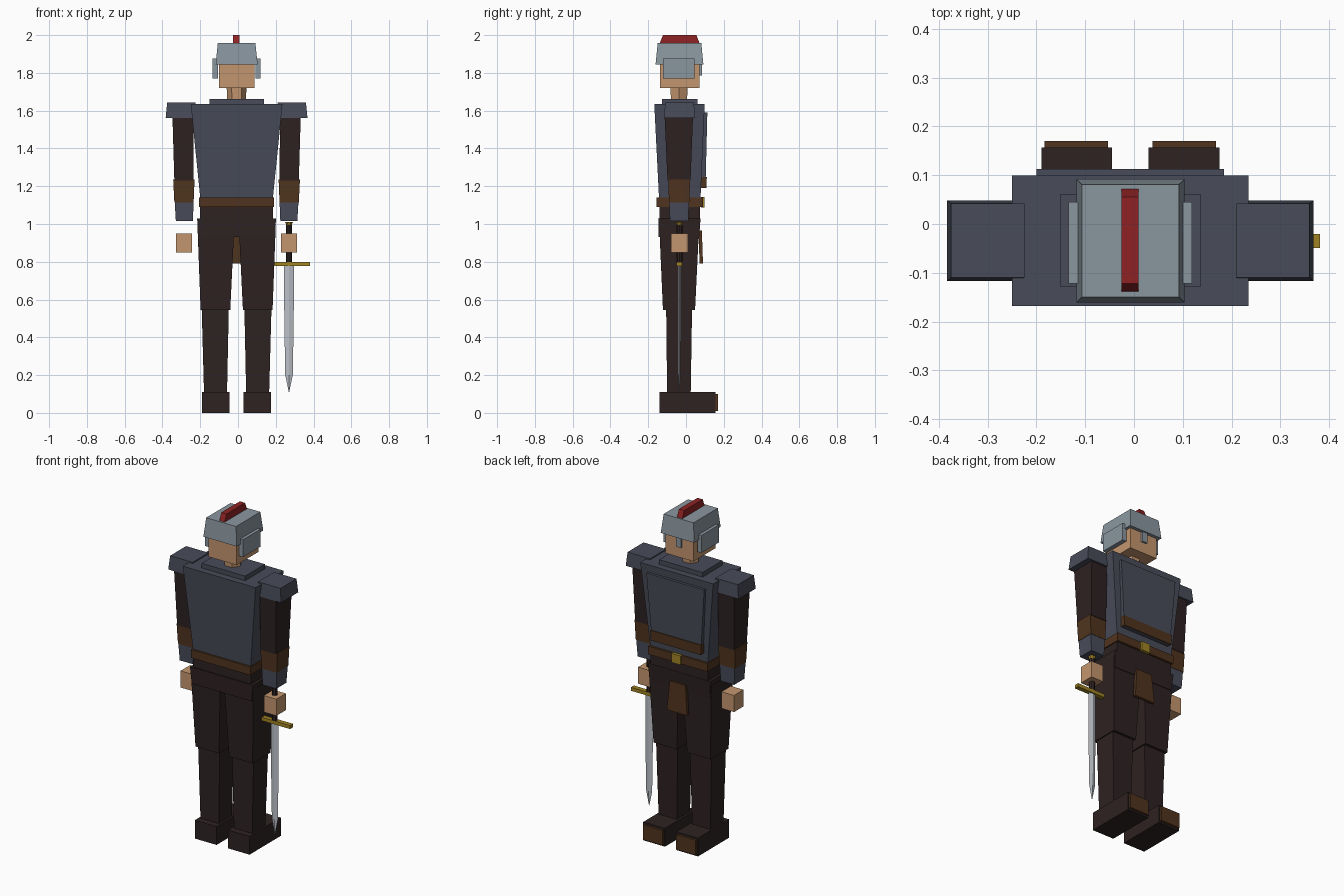
import bpy
import bmesh
from math import pi
from mathutils import Matrix

cube = bpy.data.objects.get("Cube")
if cube:
    bpy.data.objects.remove(cube, do_unlink=True)

MID = -0.0075   # plane of symmetry of the body


def material(name, hex_code):
    rgb = [int(hex_code[i:i + 2], 16) / 255 for i in (0, 2, 4)]
    lin = [c / 12.92 if c < 0.04045 else ((c + 0.055) / 1.055) ** 2.4 for c in rgb]
    mat = bpy.data.materials.new(name)
    mat.use_nodes = True
    mat.diffuse_color = (*lin, 1)
    bsdf = mat.node_tree.nodes["Principled BSDF"]
    bsdf.inputs["Base Color"].default_value = (*lin, 1)
    bsdf.inputs["Roughness"].default_value = 0.8
    return mat


steel = material("blue grey plate", "484C59")
cloth = material("dark cloth", "2E2222")
leather = material("brown leather", "50341E")
skin = material("skin", "C4966E")
helm = material("light steel", "8A969F")
red = material("crest red", "8E2224")
gold = material("brass", "A08324")
blade_mat = material("blade silver", "BCC1C8")


def finish(name, bm, mat):
    bmesh.ops.recalc_face_normals(bm, faces=bm.faces)
    mesh = bpy.data.meshes.new(name)
    bm.to_mesh(mesh)
    bm.free()
    mesh.materials.append(mat)
    obj = bpy.data.objects.new(name, mesh)
    bpy.context.collection.objects.link(obj)
    return obj


def loft(name, mat, rings):
    """Skin a stack of equally sized point rings and cap both ends."""
    bm = bmesh.new()
    loops = [[bm.verts.new(p) for p in ring] for ring in rings]
    n = len(loops[0])
    for a, b in zip(loops, loops[1:]):
        for i in range(n):
            j = (i + 1) % n
            bm.faces.new((a[i], a[j], b[j], b[i]))
    bm.faces.new(loops[0][::-1])
    bm.faces.new(loops[-1])
    return finish(name, bm, mat)


def block(name, mat, z0, z1, low, high=None):
    """Tapered box; low and high are (x0, x1, y0, y1) at z0 and z1."""
    def ring(r, z):
        x0, x1, y0, y1 = r
        return [(x0, y0, z), (x1, y0, z), (x1, y1, z), (x0, y1, z)]
    return loft(name, mat, [ring(low, z0), ring(high or low, z1)])


def pair(name, mat, z0, z1, low, high=None):
    """Left block plus its mirror image across the body's middle."""
    def flip(r):
        return r and (2 * MID - r[1], 2 * MID - r[0], r[2], r[3])
    block("left_" + name, mat, z0, z1, low, high)
    block("right_" + name, mat, z0, z1, flip(low), flip(high))


def prism(name, mat, sides, r0, r1, z0, z1, x, y, turn=0):
    bm = bmesh.new()
    place = Matrix.Translation((x, y, (z0 + z1) / 2)) @ Matrix.Rotation(turn, 4, 'Z')
    bmesh.ops.create_cone(bm, cap_ends=True, segments=sides, radius1=r0,
                          radius2=r1, depth=z1 - z0, matrix=place)
    return finish(name, bm, mat)


# Legs and boots
pair("boot", cloth, 0, 0.11, (0.03, 0.175, -0.14, 0.157))
pair("toe_cap", leather, 0.01, 0.1, (0.038, 0.168, 0.15, 0.17))
pair("shin", cloth, 0.11, 0.545, (0.043, 0.165, -0.1, 0.025), (0.034, 0.177, -0.105, 0.032))
pair("thigh", cloth, 0.545, 1.0, (0.026, 0.183, -0.122, 0.048), (0.004, 0.2, -0.142, 0.07))

# Hips, belt and front flap
block("hips", cloth, 0.93, 1.03, (-0.207, 0.192, -0.145, 0.07), (-0.217, 0.202, -0.147, 0.077))
block("waist", cloth, 1.03, 1.09, (-0.2, 0.185, -0.14, 0.075))
block("belt", leather, 1.09, 1.14, (-0.206, 0.191, -0.155, 0.089))
block("buckle", gold, 1.088, 1.142, (-0.032, 0.027, 0.08, 0.098))
block("front_flap", leather, 0.79, 0.965, (-0.07, 0.065, 0.072, 0.09), (-0.055, 0.05, 0.066, 0.084))

# Torso armour
block("torso", steel, 1.14, 1.635, (-0.2, 0.185, -0.143, 0.077), (-0.25, 0.235, -0.168, 0.099))
block("chest_plate", steel, 1.19, 1.59, (-0.17, 0.155, 0.07, 0.103), (-0.2, 0.185, 0.07, 0.113))
block("chest_trim", leather, 1.19, 1.25, (-0.174, 0.159, 0.07, 0.109), (-0.178, 0.163, 0.07, 0.11))
block("collar", steel, 1.63, 1.663, (-0.152, 0.137, -0.128, 0.06))

# Arms
pair("shoulder_pad", steel, 1.56, 1.642, (0.217, 0.368, -0.117, 0.048), (0.21, 0.36, -0.11, 0.042))
pair("upper_arm", cloth, 1.23, 1.565, (0.22, 0.322, -0.098, 0.024), (0.222, 0.332, -0.113, 0.037))
pair("bracer", leather, 1.115, 1.235, (0.22, 0.322, -0.09, 0.018), (0.215, 0.328, -0.094, 0.021))
pair("cuff", steel, 1.015, 1.115, (0.224, 0.314, -0.085, 0.012), (0.22, 0.32, -0.089, 0.016))
pair("hand", skin, 0.85, 0.95, (0.228, 0.312, -0.08, 0.01))

# Head and neck
prism("neck", skin, 6, 0.049, 0.053, 1.655, 1.73, MID, -0.037, pi / 6)
block("head", skin, 1.72, 1.86, (-0.1, 0.087, -0.138, 0.072))

# Helmet
block("helmet", helm, 1.845, 1.958, (-0.118, 0.104, -0.161, 0.092), (-0.107, 0.092, -0.15, 0.081))
pair("cheek_guard", helm, 1.77, 1.875, (0.092, 0.119, -0.122, 0.045))
block("nose_guard", helm, 1.785, 1.875, (-0.024, 0.009, 0.065, 0.084))
block("crest", red, 1.955, 2.0, (-0.026, 0.009, -0.14, 0.073), (-0.026, 0.009, -0.122, 0.055))

# Sword held point down in the left hand
SX, SY = 0.27, -0.035


def blade_ring(z, w, t):
    return [(SX - w, SY, z), (SX, SY - t, z), (SX + w, SY, z), (SX, SY + t, z)]


loft("sword_blade", blade_mat, [blade_ring(*r) for r in (
    (0.11, 0.001, 0.001), (0.2, 0.02, 0.006), (0.5, 0.025, 0.008), (0.78, 0.026, 0.008))])
block("sword_guard", gold, 0.777, 0.798, (0.19, 0.381, -0.049, -0.021))
prism("sword_grip", cloth, 8, 0.016, 0.016, 0.798, 0.995, SX, SY)
prism("sword_pommel", gold, 8, 0.014, 0.022, 0.99, 1.01, SX, SY, pi / 8)
